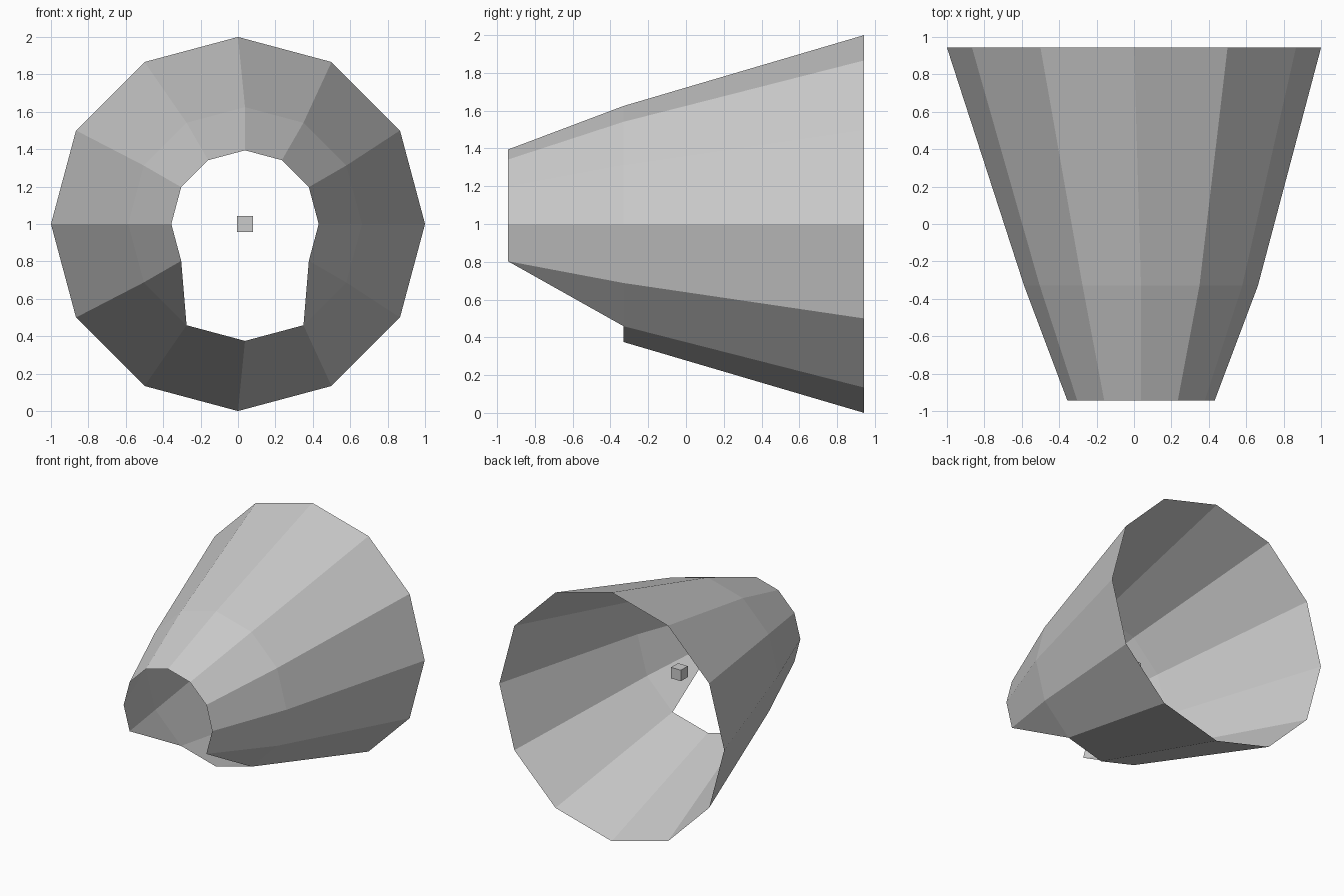
import bpy, bmesh
from math import cos, sin, pi

if "Cube" in bpy.data.objects:
    bpy.data.objects.remove(bpy.data.objects["Cube"])

SIDES = 12
# rings from back to front: y, radius, centre x
RINGS = [(0.943, 1.0, 0.0), (-0.33, 0.625, 0.0375), (-0.943, 0.394, 0.0375)]
OPEN = {8, 9, 10}  # front ring corners left out for the mouth notch


def add_object(bm, name):
    mesh = bpy.data.meshes.new(name)
    bm.to_mesh(mesh)
    bm.free()
    obj = bpy.data.objects.new(name, mesh)
    bpy.context.collection.objects.link(obj)
    return obj


# open tapered shell with a notch under the narrow end
bm = bmesh.new()
rings = []
for level, (y, r, cx) in enumerate(RINGS):
    ring = []
    for i in range(SIDES):
        a = 2 * pi * i / SIDES
        skip = level == 2 and i in OPEN
        ring.append(None if skip else bm.verts.new((cx + r * cos(a), y, 1 + r * sin(a))))
    rings.append(ring)
for back, front in zip(rings, rings[1:]):
    for i in range(SIDES):
        j = (i + 1) % SIDES
        corners = [v for v in (back[i], back[j], front[j], front[i]) if v]
        if len(corners) > 2:
            bm.faces.new(corners)
# make faces point outward
for f in bm.faces:
    f.normal_update()
    c = f.calc_center_median()
    if f.normal.x * c.x + f.normal.z * (c.z - 1) < 0:
        f.normal_flip()
add_object(bm, "tapered_shell")

# small cube floating inside
bm = bmesh.new()
bmesh.ops.create_cube(bm, size=0.088)
cube = add_object(bm, "inner_cube")
cube.location = (0.0375, 0.03, 1.0)
